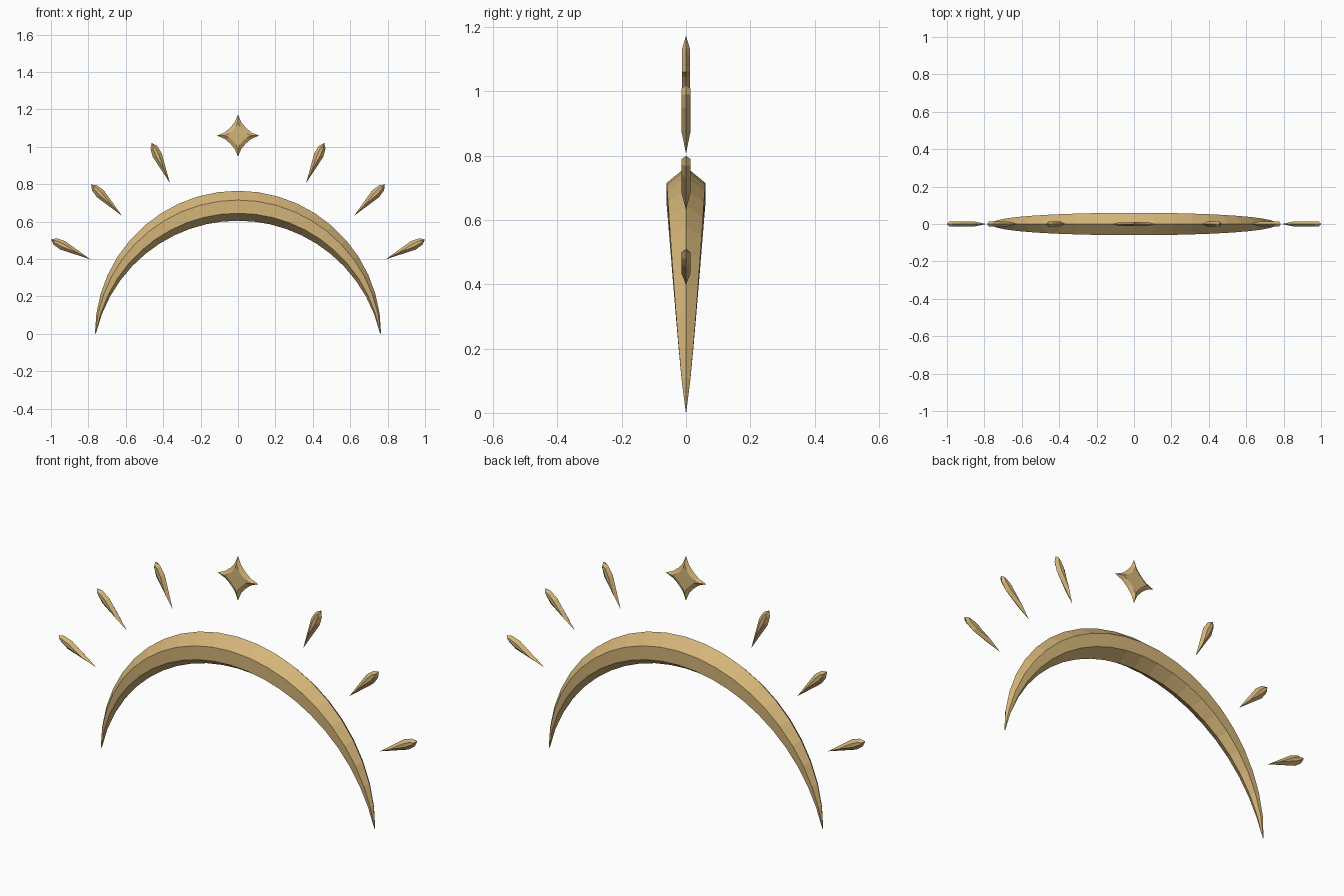
import bpy, bmesh, math

if "Cube" in bpy.data.objects:
    bpy.data.objects.remove(bpy.data.objects["Cube"])

gold = bpy.data.materials.new("pale_gold")
gold.diffuse_color = (0.66, 0.46, 0.19, 1)
gold.use_nodes = True
gold.node_tree.nodes["Principled BSDF"].inputs["Base Color"].default_value = gold.diffuse_color


def finish(bm, name):
    bmesh.ops.remove_doubles(bm, verts=bm.verts, dist=1e-5)
    bmesh.ops.recalc_face_normals(bm, faces=bm.faces)
    me = bpy.data.meshes.new(name)
    bm.to_mesh(me)
    bm.free()
    me.materials.append(gold)
    ob = bpy.data.objects.new(name, me)
    bpy.context.collection.objects.link(ob)
    return ob


def bridge(bm, a, b):
    n = len(a)
    for i in range(n):
        j = (i + 1) % n
        bm.faces.new((a[i], a[j], b[j], b[i]))


# Crescent: six-sided section swept between an outer and an inner circle
def crescent():
    bm = bmesh.new()
    R_OUT, R_IN, DROP, N = 0.765, 0.78, 0.175, 22
    section = [(0, 0), (0.31, 1), (0.75, 1), (1, 0), (0.75, -1), (0.31, -1)]
    rings = []
    for k in range(N + 1):
        t = math.pi * k / N
        s, c = max(math.sin(t), 0.004), math.cos(t)
        r_in = -DROP * s + math.sqrt(R_IN ** 2 - (DROP * c) ** 2)
        half = 0.06 * s ** 0.75
        ring = []
        for f, w in section:
            r = R_OUT + (r_in - R_OUT) * f
            ring.append(bm.verts.new((r * c, w * half, r * s)))
        rings.append(ring)
    for a, b in zip(rings, rings[1:]):
        bridge(bm, a, b)
    bm.faces.new(rings[0])
    bm.faces.new(rings[-1])
    return finish(bm, "crescent_arch")


# Gem: sharp rim at y = 0 with a smaller flat plateau at front and back
def gem(name, rim, plateau, half):
    bm = bmesh.new()
    mid = [bm.verts.new((x, 0, z)) for x, z in rim]
    for y in (-half, half):
        top = [bm.verts.new((x, y, z)) for x, z in plateau]
        bridge(bm, mid, top)
        bm.faces.new(top)
    return finish(bm, name)


crescent()

# Six rays pointing outward, three on each side
ray_rim = [(0.885, 0), (1.05, 0.026), (1.095, 0.019), (1.12, 0), (1.095, -0.019), (1.05, -0.026)]
ray_top = [(0.96, 0), (1.05, 0.009), (1.09, 0.007), (1.107, 0), (1.09, -0.007), (1.05, -0.009)]


def turn(points, a):
    return [(r * math.cos(a) - p * math.sin(a), r * math.sin(a) + p * math.cos(a)) for r, p in points]


for i, deg in enumerate((26.8, 45.5, 65.7)):
    for side, d in (("right", deg), ("left", 180 - deg)):
        a = math.radians(d)
        gem(f"ray_{side}_{i + 1}", turn(ray_rim, a), turn(ray_top, a), 0.014)

# Four-pointed star above the arch
quarter = [(0.113, 0), (0.072, 0.017), (0.042, 0.042), (0.017, 0.072)]
star = [p for q in range(4) for p in turn(quarter, q * math.pi / 2)]
gem("star", [(x, z + 1.06) for x, z in star],
    [(x * 0.65, z * 0.65 + 1.06) for x, z in star], 0.012)
